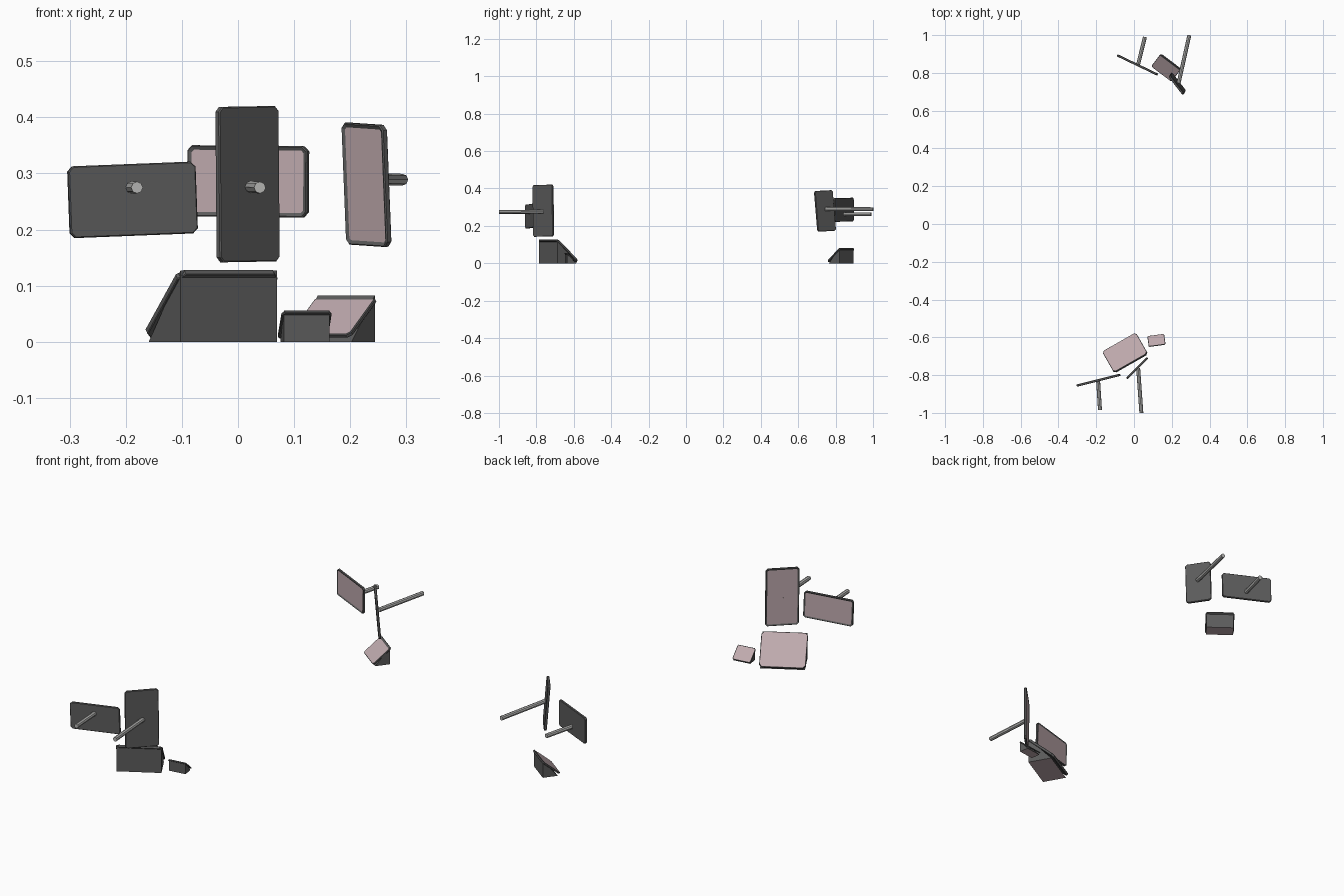
import bpy, bmesh, math
from mathutils import Vector, Matrix

if "Cube" in bpy.data.objects:
    bpy.data.objects.remove(bpy.data.objects["Cube"])


def material(name, rgb):
    m = bpy.data.materials.new(name)
    m.diffuse_color = (*rgb, 1)
    m.use_nodes = True
    m.node_tree.nodes["Principled BSDF"].inputs["Base Color"].default_value = m.diffuse_color
    return m


CASING = material("dark grey casing", (0.105, 0.105, 0.105))
SCREEN = material("pale pink screen", (0.52, 0.40, 0.42))
METAL = material("light grey metal", (0.46, 0.46, 0.45))


def finish(bm, name, mats, matrix):
    bmesh.ops.recalc_face_normals(bm, faces=bm.faces)
    me = bpy.data.meshes.new(name)
    bm.to_mesh(me)
    bm.free()
    for m in mats:
        me.materials.append(m)
    ob = bpy.data.objects.new(name, me)
    ob.matrix_world = matrix
    bpy.context.collection.objects.link(ob)
    return ob


def slab(name, w, h, t, matrix, rim, recess, cut=0.009):
    """Clipped-corner panel in local XZ, screen facing local +Y."""
    bm = bmesh.new()

    def ring(inset, y):
        a, b = w / 2 - inset, h / 2 - inset
        c = max(cut - inset * 0.6, 0.002)
        pts = [(a, b - c), (a - c, b), (c - a, b), (-a, b - c),
               (-a, c - b), (c - a, -b), (a - c, -b), (a, c - b)]
        return [bm.verts.new((x, y, z)) for x, z in pts]

    ch = min(0.002, rim * 0.5)
    rings = [ring(ch, -t / 2), ring(0, -t / 2 + ch), ring(0, t / 2 - ch),
             ring(ch, t / 2), ring(rim, t / 2 - recess)]
    for r0, r1 in zip(rings, rings[1:]):
        for i in range(8):
            j = (i + 1) % 8
            bm.faces.new((r0[i], r0[j], r1[j], r1[i]))
    bm.faces.new(rings[0])
    bm.faces.new(rings[-1]).material_index = 1
    return finish(bm, name, [CASING, SCREEN], matrix)


def arm(name, start, end, r=0.0105):
    a, b = Vector(start), Vector(end)
    bm = bmesh.new()
    bmesh.ops.create_cone(bm, cap_ends=True, segments=8, radius1=r, radius2=r,
                          depth=(b - a).length)
    rot = (b - a).to_track_quat('Z', 'Y').to_matrix().to_4x4()
    finish(bm, name, [METAL], Matrix.Translation((a + b) / 2) @ rot)


def rot(deg, axis):
    return Matrix.Rotation(math.radians(deg), 4, axis)


def hung_panel(name, centre, w, h, yaw, tilt, roll, start, end):
    m = Matrix.Translation(centre) @ rot(yaw, 'Z') @ rot(tilt, 'X') @ rot(roll, 'Y')
    slab(name + "_panel", w, h, 0.012, m, 0.008, 0.003)
    arm(name + "_arm", start, end)


def floor_wedge(name, back_mid, w, d, h, yaw, t):
    """Triangular casing with a screen slab on the slope; toe towards local +Y."""
    base = Matrix.Translation((*back_mid, 0)) @ rot(yaw, 'Z')
    L = math.hypot(d, h)
    ny, nz = h / L, d / L
    H, D = h - t * nz, d - t * ny
    bm = bmesh.new()
    x = w / 2 - 0.004
    l, r = [[bm.verts.new((s, y, z)) for y, z in ((0, 0), (0, H), (D, 0))]
            for s in (-x, x)]
    bm.faces.new(l)
    bm.faces.new(r)
    for i in range(3):
        j = (i + 1) % 3
        bm.faces.new((l[i], l[j], r[j], r[i]))
    bm.normal_update()
    for f in bm.faces:  # underside takes the pale colour
        if all(v.co.z < 1e-5 for v in f.verts):
            f.material_index = 1
    finish(bm, name + "_body", [CASING, SCREEN], base)
    # slope slab: its inner face lies on the casing slope
    mid = Vector((0, D / 2 + ny * t / 2, H / 2 + nz * t / 2))
    lean = math.degrees(math.atan2(D, H))
    m = base @ Matrix.Translation(mid) @ rot(90 - lean, 'X')
    slab(name + "_screen", w, math.hypot(D, H), t, m, 0.003, 0.0, cut=0.06 * w)


# hung panels with their arms, front group then back group
hung_panel("front_wide", (-0.188, -0.827, 0.253), 0.234, 0.128, 14, 0, -2.2,
           (-0.19, -0.83, 0.275), (-0.18, -0.985, 0.275))
hung_panel("front_tall", (0.017, -0.763, 0.281), 0.151, 0.277, 45, 0, -0.7,
           (0.022, -0.762, 0.276), (0.039, -1.0, 0.275))
hung_panel("back_wide", (0.018, 0.842, 0.286), 0.237, 0.127, 154.4, 0, -0.5,
           (0.022, 0.845, 0.262), (0.058, 0.99, 0.262))
hung_panel("back_tall", (0.229, 0.743, 0.280), 0.121, 0.218, 127.5, -4.7, -2.4,
           (0.236, 0.745, 0.290), (0.293, 1.0, 0.289))

# wedges standing on the floor
floor_wedge("front_large_wedge", (-0.0165, -0.736), 0.206, 0.123, 0.135, 29.7, 0.012)
floor_wedge("front_small_wedge", (0.1225, -0.642), 0.09, 0.052, 0.060, 8, 0.006)
floor_wedge("back_wedge", (0.193, 0.858), 0.135, 0.075, 0.088, 143, 0.008)
